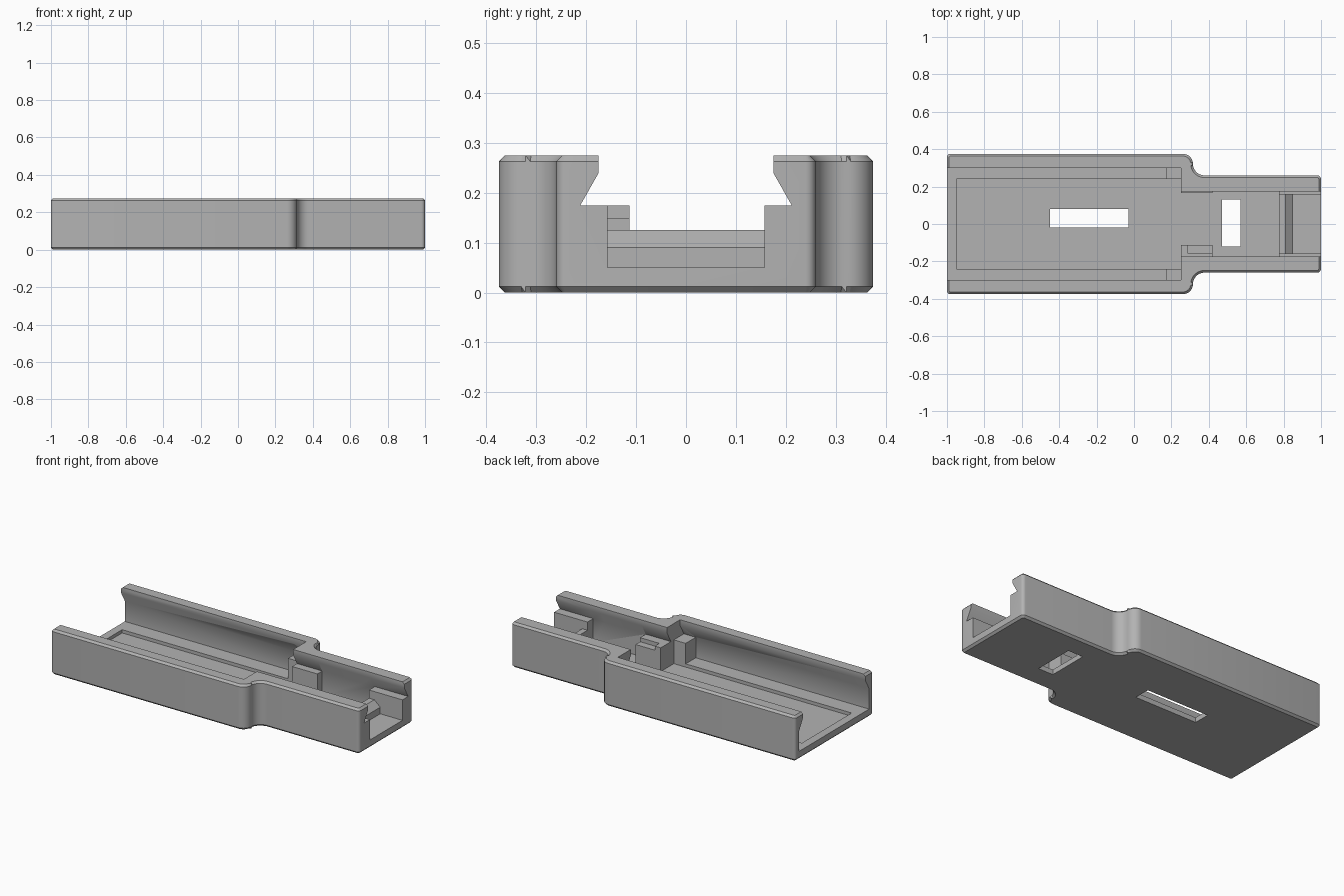
import bpy, bmesh, math
from mathutils import Vector

if "Cube" in bpy.data.objects:
    bpy.data.objects.remove(bpy.data.objects["Cube"], do_unlink=True)

grey = bpy.data.materials.new("plain_grey")
grey.use_nodes = True
grey.diffuse_color = (0.45, 0.45, 0.45, 1)
grey.node_tree.nodes["Principled BSDF"].inputs["Base Color"].default_value = (0.45, 0.45, 0.45, 1)


def prism(name, points, sweep, chamfer=0):
    """Closed 3D outline swept along a vector, with optional chamfered rims."""
    bm = bmesh.new()
    base = bm.faces.new([bm.verts.new(p) for p in points])
    made = bmesh.ops.extrude_face_region(bm, geom=[base])["geom"]
    moved = [g for g in made if isinstance(g, bmesh.types.BMVert)]
    bmesh.ops.translate(bm, verts=moved, vec=Vector(sweep))
    bmesh.ops.recalc_face_normals(bm, faces=bm.faces)
    if chamfer:
        rims = [e for e in bm.edges if abs(e.verts[0].co.z - e.verts[1].co.z) < 1e-5]
        bmesh.ops.bevel(bm, geom=rims, offset=chamfer, segments=1,
                        affect='EDGES', clamp_overlap=False)
        bmesh.ops.recalc_face_normals(bm, faces=bm.faces)
    mesh = bpy.data.meshes.new(name)
    bm.to_mesh(mesh)
    bm.free()
    obj = bpy.data.objects.new(name, mesh)
    bpy.context.collection.objects.link(obj)
    return obj


def along_x(name, x0, x1, profile):
    return prism(name, [(x0, y, z) for y, z in profile], (x1 - x0, 0, 0))


def box(name, x0, x1, y0, y1, z0, z1):
    return along_x(name, x0, x1, [(y0, z0), (y1, z0), (y1, z1), (y0, z1)])


def mirrored(half):
    return half + [(-y, z) for y, z in reversed(half)]


def arc(cx, cy, r, a0, a1, n):
    angles = [math.radians(a0 + (a1 - a0) * i / n) for i in range(n + 1)]
    return [(cx + r * math.cos(a), cy + r * math.sin(a)) for a in angles]


# Body: wide half and narrow half joined by an S-shaped shoulder
half = (arc(0.98, 0.24, 0.02, 0, 90, 5)
        + arc(0.377, 0.322, 0.062, 270, 180, 10)
        + arc(0.262, 0.322, 0.053, 0, 90, 10)
        + arc(-0.983, 0.358, 0.017, 90, 180, 4))
outline = half + [(x, -y) for x, y in reversed(half)]
body = prism("tray_body", [(x, y, 0) for x, y in outline], (0, 0, 0.275), 0.012)
body.data.materials.append(grey)

# Channel cross-sections with dovetail lips
wide_lip = [(0.337, 0.175), (0.30, 0.24), (0.30, 0.4)]
slim_lip = [(0.212, 0.175), (0.175, 0.24), (0.175, 0.4)]
mixed = ([(0.165, 0.03), (0.165, 0.175)] + slim_lip
         + [(-y, z) for y, z in reversed(slim_lip)] + [(-0.113, 0.175), (-0.113, 0.03)])
ramp = [(0.81, 0.125), (0.85, 0.09), (0.85, 0.05), (1.1, 0.05), (1.1, 0.15), (0.81, 0.15)]

cutters = [
    along_x("wide_channel", -1.1, 0.17, mirrored([(0.337, 0.05)] + wide_lip)),
    along_x("floor_recess", -0.95, 0.25, mirrored([(0.24, 0.03), (0.24, 0.175)] + wide_lip)),
    along_x("block_channel", 0.2, 0.42, mixed),
    along_x("slim_channel", 0.42, 0.775, mirrored([(0.212, 0.03)] + slim_lip)),
    along_x("end_channel", 0.7, 1.1, mirrored([(0.157, 0.125), (0.157, 0.175)] + slim_lip)),
    prism("end_ramp", [(x, -0.157, z) for x, z in ramp], (0, 0.314, 0)),
    box("block_notch", 0.29, 0.45, -0.157, -0.1, 0.15, 0.2),
    box("long_slot", -0.45, -0.03, -0.02, 0.08, -0.1, 0.1),
    box("cross_slot", 0.47, 0.57, -0.12, 0.13, -0.1, 0.1),
]

# Carve the channels and slots
bpy.context.view_layer.objects.active = body
for cutter in cutters:
    cutter.hide_render = True
    cut = body.modifiers.new(cutter.name, 'BOOLEAN')
    cut.operation = 'DIFFERENCE'
    cut.solver = 'EXACT'
    cut.object = cutter
    bpy.ops.object.modifier_apply(modifier=cut.name)
    bpy.data.objects.remove(cutter, do_unlink=True)

# Smooth the rounded corners, keep edges crisp
bpy.ops.object.select_all(action='DESELECT')
body.select_set(True)
bpy.ops.object.shade_smooth_by_angle(angle=math.radians(30))
